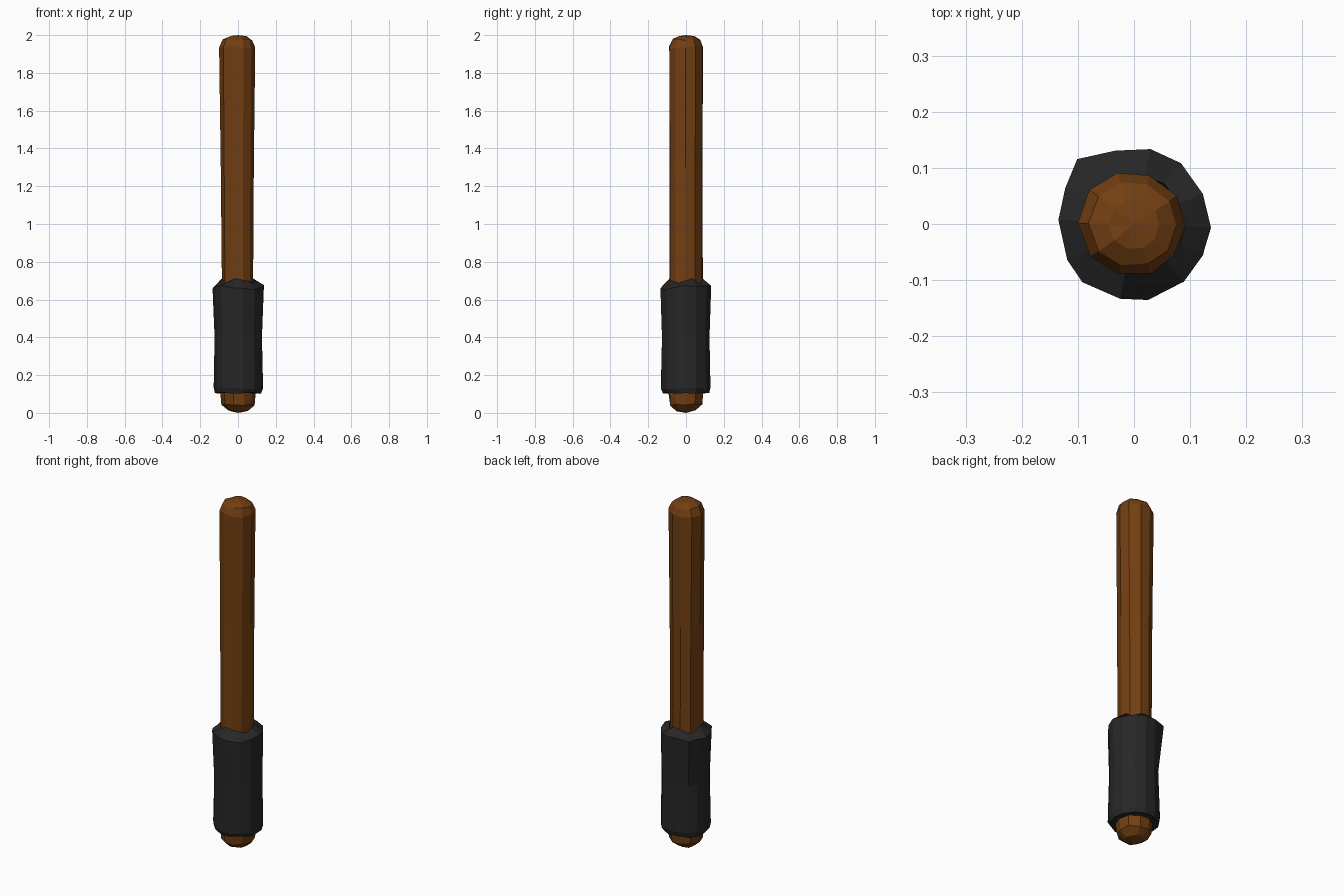
import bpy, bmesh, math, random

if "Cube" in bpy.data.objects:
    bpy.data.objects.remove(bpy.data.objects["Cube"])

random.seed(4)


def material(name, rgb):
    m = bpy.data.materials.new(name)
    m.diffuse_color = (*rgb, 1)
    m.use_nodes = True
    m.node_tree.nodes["Principled BSDF"].inputs["Base Color"].default_value = m.diffuse_color
    return m


def loft(name, rings, sides, mat, jitter=0.0, closed=False, caps=(None, None), corner=None):
    """rings: (z, radius x, radius y, centre x, z jitter); caps: z of the end points."""
    bm = bmesh.new()
    loops = []
    # irregular, hand-carved spacing shared by every ring
    ang = [math.tau * (i + random.uniform(-.12, .12)) / sides for i in range(sides)]
    for k, (z, rx, ry, cx, zj) in enumerate(rings):
        loop = []
        for i, a in enumerate(ang):
            s = 1 + random.uniform(-jitter, jitter)
            if corner and corner[0] == k and corner[1] == i:
                s = corner[2]
            loop.append(bm.verts.new((cx + rx * s * math.cos(a), ry * s * math.sin(a),
                                      z + random.uniform(-zj, zj))))
        loops.append(loop)
    pairs = list(zip(loops, loops[1:]))
    if closed:
        pairs.append((loops[-1], loops[0]))
    for lo, hi in pairs:
        for i in range(sides):
            j = (i + 1) % sides
            bm.faces.new((lo[i], lo[j], hi[j], hi[i]))
    for loop, z in zip((loops[0], loops[-1]), caps):
        if z is not None:
            tip = bm.verts.new((0, 0, z))
            for i in range(sides):
                bm.faces.new((loop[i], loop[(i + 1) % sides], tip))
    bmesh.ops.recalc_face_normals(bm, faces=bm.faces)
    me = bpy.data.meshes.new(name)
    bm.to_mesh(me)
    bm.free()
    me.materials.append(mat)
    ob = bpy.data.objects.new(name, me)
    bpy.context.collection.objects.link(ob)
    return ob


wood = material("wood", (0.17, 0.05, 0.006))
wrap = material("dark_wrap", (0.02, 0.02, 0.02))

# wooden shaft with rounded ends, slightly thicker at the top
loft("shaft", [
    (0.012, .052, .052, 0, .004),
    (0.045, .088, .088, 0, .006),
    (0.10, .094, .094, 0, 0),
    (0.70, .084, .091, -.003, 0),
    (1.30, .088, .091, -.004, 0),
    (1.935, .097, .093, -.004, .008),
    (1.975, .078, .076, -.002, .006),
    (1.994, .045, .045, 0, .002),
], 10, wood, .02, caps=(0.0, 2.0))

# wrapped grip sleeve: waisted outside, sloping collar on top
loft("grip_sleeve", [
    (0.105, .085, .085, 0, 0),
    (0.105, .124, .124, 0, .004),
    (0.13, .132, .134, .002, .008),
    (0.40, .127, .127, .002, 0),
    (0.665, .136, .136, 0, .012),
    (0.695, .088, .090, 0, .018),
], 14, wrap, .02, closed=True, corner=(4, 5, 1.13))
